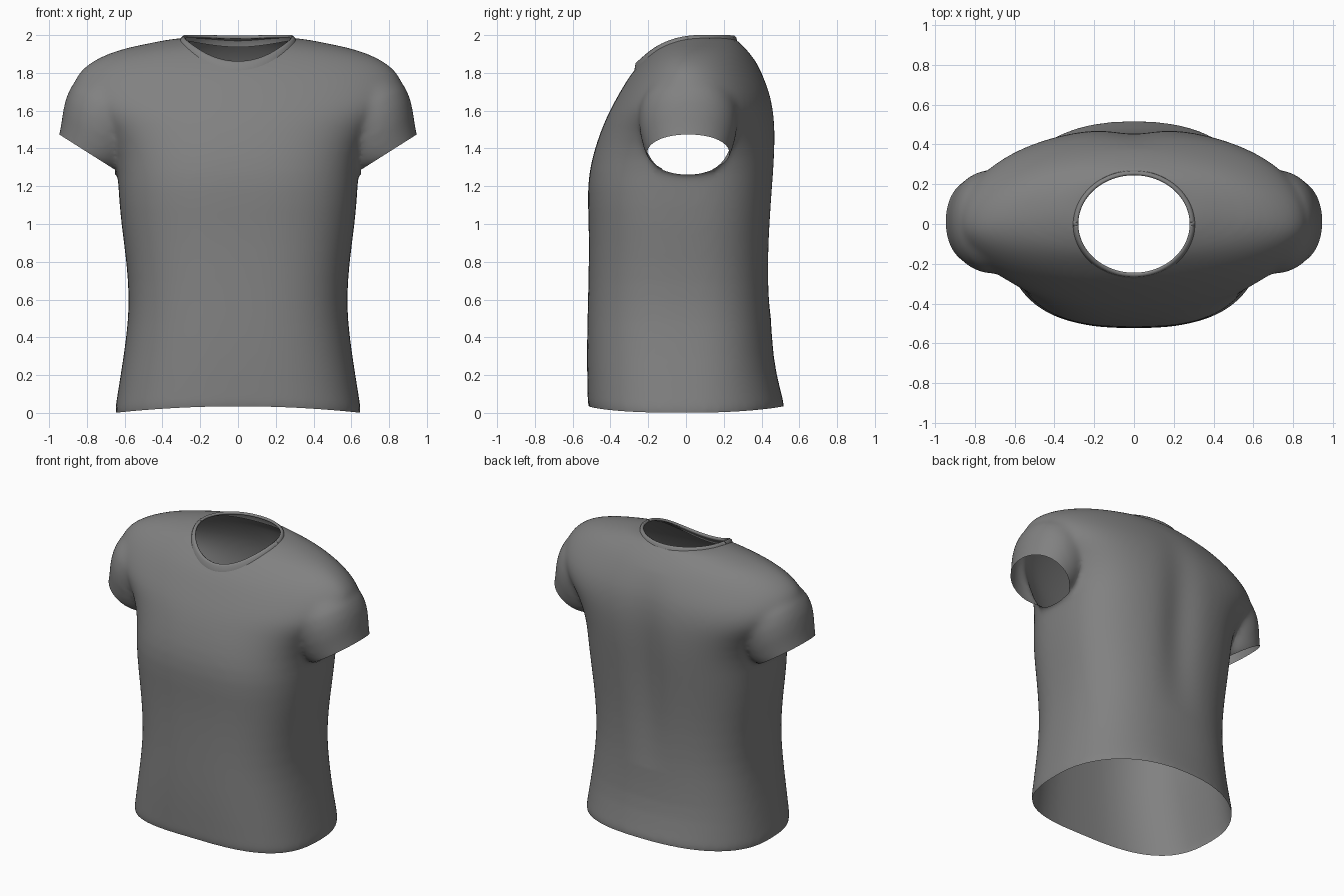
import bpy, bmesh, math
from mathutils import Vector

if "Cube" in bpy.data.objects:
    bpy.data.objects.remove(bpy.data.objects["Cube"])

SEG = 48
NECK_X, NECK_Y = 0.28, 0.245


def spow(v, n):
    return math.copysign(abs(v) ** (2 / n), v)


def loft(bm, rings):
    """Closed tube through a list of point rings."""
    loops = [[bm.verts.new(p) for p in ring] for ring in rings]
    for a, b in zip(loops, loops[1:]):
        for i in range(SEG):
            j = (i + 1) % SEG
            bm.faces.new((a[i], a[j], b[j], b[i]))
    bm.faces.new(loops[0])
    bm.faces.new(loops[-1])


def torso_ring(z, hx, front, back, n_front, n_back, yc=0.0):
    pts = []
    for i in range(SEG):
        a = 2 * math.pi * i / SEG
        n = n_back if math.sin(a) > 0 else n_front
        s = spow(math.sin(a), n)
        y = yc + s * ((back - yc) if s > 0 else (yc - front))
        pts.append((hx * spow(math.cos(a), n), y, z))
    return pts


def sleeve_ring(side, outer, inner, hy):
    mid, half = (outer + inner) / 2, (outer - inner) / 2
    pts = []
    for i in range(SEG):
        a = 2 * math.pi * i / SEG
        p = mid + half * spow(math.cos(a), 2.1)
        pts.append((side * p.x, 0.012 + hy * spow(math.sin(a), 2.1), p.y))
    return pts


# Body: height, half width, front, back, front and back squareness, centre
body = [
    (-0.10, 0.67, -0.52, 0.54, 2.7, 2.2), (0, 0.655, -0.52, 0.525, 2.7, 2.3),
    (0.2, 0.622, -0.525, 0.475, 2.7, 2.4), (0.4, 0.592, -0.525, 0.455, 2.7, 2.5),
    (0.58, 0.575, -0.52, 0.445, 2.7, 2.5), (0.8, 0.59, -0.515, 0.445, 2.7, 2.5),
    (1.0, 0.62, -0.515, 0.455, 2.7, 2.5), (1.2, 0.636, -0.525, 0.468, 2.7, 2.6),
    (1.35, 0.64, -0.50, 0.478, 2.6, 2.7), (1.5, 0.72, -0.45, 0.48, 2.4, 2.6),
    (1.6, 0.845, -0.405, 0.47, 2.3, 2.4), (1.7, 0.89, -0.35, 0.45, 2.15, 2.2),
    (1.8, 0.855, -0.29, 0.407, 2, 2), (1.87, 0.765, -0.225, 0.365, 2, 2),
    (1.92, 0.645, -0.175, 0.325, 2, 2, 0.03), (1.95, 0.51, -0.13, 0.295, 2, 2, 0.05),
    (1.975, 0.38, -0.08, 0.27, 2, 2, 0.07), (1.99, 0.29, -0.03, 0.25, 2, 2, 0.09),
]
# Sleeve: outer point, inner point, half depth
CUFF_OUT, CUFF_IN = Vector((0.94, 1.47)), Vector((0.60, 1.255))
sleeve = [
    (Vector((0.985, 1.39)), Vector((0.74, 1.28)), 0.20),
    (CUFF_OUT, CUFF_IN, 0.22),
    (Vector((0.93, 1.6)), Vector((0.55, 1.36)), 0.26),
    (Vector((0.897, 1.73)), Vector((0.45, 1.5)), 0.27),
    (Vector((0.80, 1.82)), Vector((0.4, 1.65)), 0.21),
]

bm = bmesh.new()
loft(bm, [torso_ring(*r) for r in body])
for side in (1, -1):
    loft(bm, [sleeve_ring(side, *r) for r in sleeve])
bmesh.ops.recalc_face_normals(bm, faces=bm.faces)
mesh = bpy.data.meshes.new("shirt")
bm.to_mesh(mesh)
bm.free()
shirt = bpy.data.objects.new("shirt", mesh)
bpy.context.collection.objects.link(shirt)

# Neck cutter
bpy.ops.mesh.primitive_cylinder_add(vertices=96, radius=1, depth=0.8, location=(0, 0, 2.0))
cutter = bpy.context.object
cutter.name = "neck_cutter"
cutter.scale = (NECK_X, NECK_Y, 1)
cutter.hide_render = True

# Fuse body and sleeves, soften the seams, cut the neck
sub = shirt.modifiers.new("Round", "SUBSURF")
sub.levels = 1
fuse = shirt.modifiers.new("Fuse", "REMESH")
fuse.mode = "VOXEL"
fuse.voxel_size = 0.016
soft = shirt.modifiers.new("Soften", "SMOOTH")
soft.factor = 0.5
soft.iterations = 16
cut = shirt.modifiers.new("Neck", "BOOLEAN")
cut.operation = "DIFFERENCE"
cut.solver = "EXACT"
cut.object = cutter
bpy.context.view_layer.update()
bm = bmesh.new()
bm.from_object(shirt, bpy.context.evaluated_depsgraph_get())
shirt.modifiers.clear()
bpy.data.objects.remove(cutter)

# Open the neck
inside = [f for f in bm.faces if f.calc_center_median().z > 1.55
          and (f.calc_center_median().x / NECK_X) ** 2 + (f.calc_center_median().y / NECK_Y) ** 2 < 1]
bmesh.ops.delete(bm, geom=inside, context="FACES")

# Open the hem
bmesh.ops.bisect_plane(bm, geom=bm.verts[:] + bm.edges[:] + bm.faces[:],
                       plane_co=(0, 0, 0), plane_no=(0, 0, -1), clear_outer=True)

# Open the sleeves along the slanted cuffs, clear of the body wall
along = CUFF_OUT - CUFF_IN
WALL = 0.65
for side in (1, -1):
    co = Vector((side * CUFF_IN.x, 0, CUFF_IN.y))
    no = Vector((side * along.y, 0, -along.x)).normalized()
    for plane_co, plane_no in ((co, no), (Vector((side * WALL, 0, 0)), Vector((side, 0, 0)))):
        faces = [f for f in bm.faces if f.calc_center_median().x * side > 0.6
                 and 1.0 < f.calc_center_median().z < 1.7]
        edges = list({e for f in faces for e in f.edges})
        verts = list({v for f in faces for v in f.verts})
        bmesh.ops.bisect_plane(bm, geom=verts + edges + faces, plane_co=plane_co, plane_no=plane_no)
    gone = []
    for f in bm.faces:
        c = f.calc_center_median()
        if c.x * side > WALL and c.z > 1.05 and (c - co).dot(no) > 0:
            gone.append(f)
    bmesh.ops.delete(bm, geom=gone, context="FACES")

# Arched hem and a shallow groove down the spine
for v in bm.verts:
    x, y, z = v.co
    v.co.z += 0.035 * (1 - (x / 0.655) ** 2) * max(0, 1 - z / 0.3)
    if y > 0.2 and 0.5 < z < 1.85:
        v.co.y -= 0.03 * math.exp(-(x / 0.13) ** 2) * math.sin(math.pi * (z - 0.5) / 1.35)

# Collar rib rolled outward from the neck edge, dipping more where the cloth is steep
rim = [e for e in bm.edges if e.is_boundary and e.verts[0].co.z > 1.7]
last = (0, 0, 0)
for out, up, dip in ((0, 0.01, 0), (0.01, 0.016, 0), (0.022, 0.006, 0), (0.03, -0.01, 0.035)):
    new = bmesh.ops.extrude_edge_only(bm, edges=rim)["geom"]
    rim = [g for g in new if isinstance(g, bmesh.types.BMEdge) and g.is_boundary]
    for v in [g for g in new if isinstance(g, bmesh.types.BMVert)]:
        radial = Vector((v.co.x, v.co.y, 0)).normalized()
        v.co += radial * (out - last[0])
        v.co.z += up - last[1] - (dip - last[2]) * radial.y ** 2
    last = (out, up, dip)

bmesh.ops.recalc_face_normals(bm, faces=bm.faces)
bm.to_mesh(mesh)
bm.free()
mesh.shade_smooth()

# Grey cloth
cloth = bpy.data.materials.new("grey_cloth")
cloth.use_nodes = True
grey = (0.22, 0.22, 0.22, 1)
cloth.diffuse_color = grey
cloth.node_tree.nodes["Principled BSDF"].inputs["Base Color"].default_value = grey
mesh.materials.clear()
mesh.materials.append(cloth)
